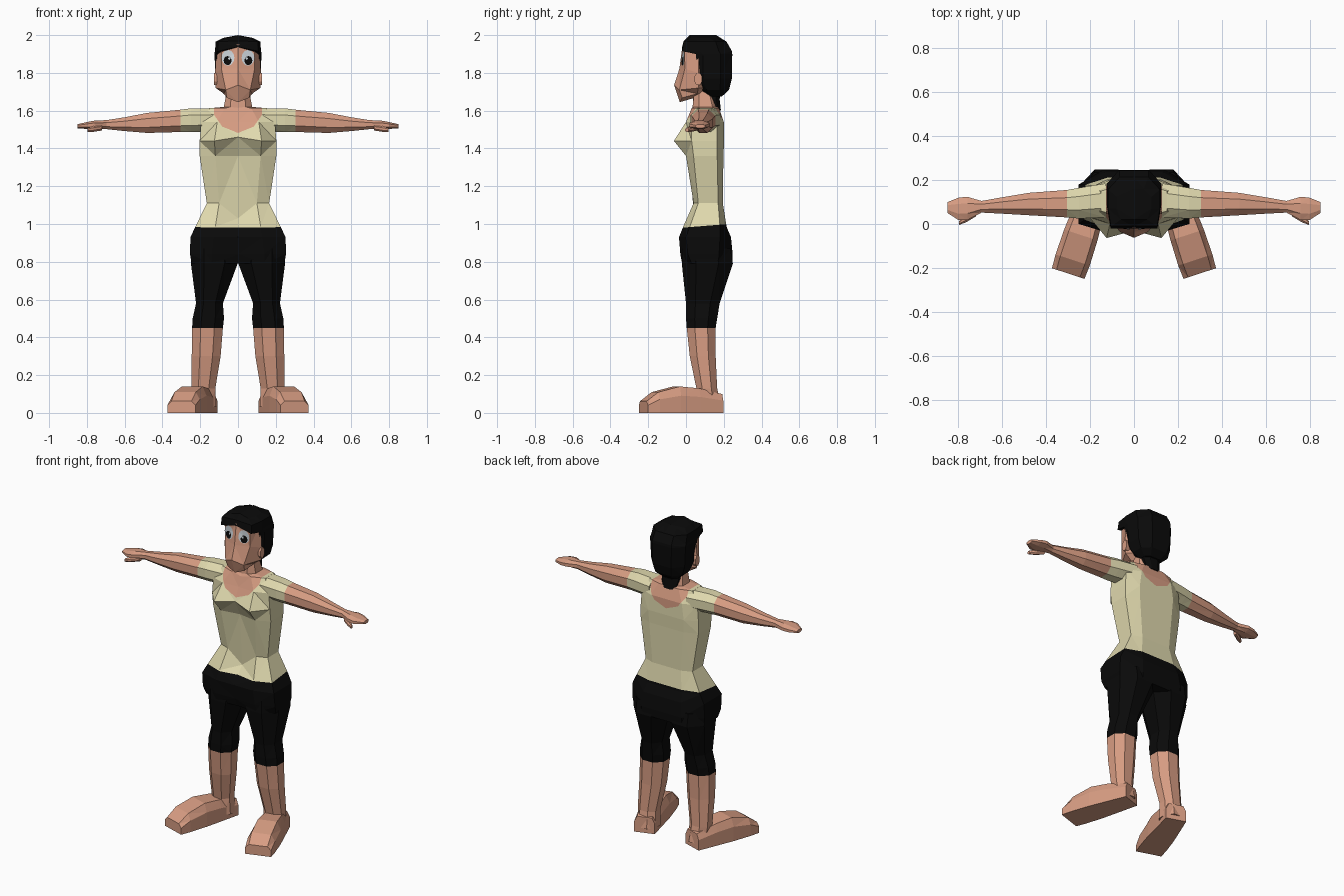
import bpy, bmesh, math
from mathutils import Vector
from mathutils.bvhtree import BVHTree

if "Cube" in bpy.data.objects:
    bpy.data.objects.remove(bpy.data.objects["Cube"])


def mat(name, rgb):
    m = bpy.data.materials.new(name)
    m.diffuse_color = (*rgb, 1)
    m.use_nodes = True
    m.node_tree.nodes["Principled BSDF"].inputs["Base Color"].default_value = m.diffuse_color
    return m


SKIN = mat("skin", (0.68, 0.335, 0.225))
SHIRT = mat("pale_yellow_cloth", (0.74, 0.69, 0.42))
BLACK = mat("black", (0.003, 0.003, 0.003))
WHITE = mat("eye_white", (0.62, 0.68, 0.72))


def octagon(a0, a1, b0, b1, c=0.28):
    """Rectangle with cut corners, as eight (a, b) points."""
    da, db = (a1 - a0) * c, (b1 - b0) * c
    return [(a0 + da, b0), (a1 - da, b0), (a1, b0 + db), (a1, b1 - db),
            (a1 - da, b1), (a0 + da, b1), (a0, b1 - db), (a0, b0 + db)]


def mirrored(half):
    """Close a half outline that starts and ends on x = 0."""
    return half + [(-x, y, z) for x, y, z in half[-2:0:-1]]


def loft(rings):
    bm = bmesh.new()
    vs = [[bm.verts.new(p) for p in r] for r in rings]
    n = len(vs[0])
    for a, b in zip(vs, vs[1:]):
        for i in range(n):
            j = (i + 1) % n
            bm.faces.new((a[i], a[j], b[j], b[i]))
    bm.faces.new(vs[0])
    bm.faces.new(vs[-1])
    bmesh.ops.triangulate(bm, faces=bm.faces[:])
    bmesh.ops.recalc_face_normals(bm, faces=bm.faces[:])
    return bm


def cut(bm, co, no):
    bmesh.ops.bisect_plane(bm, geom=bm.verts[:] + bm.edges[:] + bm.faces[:],
                           plane_co=co, plane_no=no, dist=1e-5)


def finish(name, bm, mats, rule=None, mirror=False):
    if rule:
        for f in bm.faces:
            f.material_index = rule(f.calc_center_median())
    me = bpy.data.meshes.new(name)
    bm.to_mesh(me)
    bm.free()
    for m in mats:
        me.materials.append(m)
    ob = bpy.data.objects.new(name, me)
    bpy.context.collection.objects.link(ob)
    if mirror:
        ob.modifiers.new("mirror", 'MIRROR')
    return ob


# Torso, from hips to neck: z, z front centre, half width, mid x,
# y front centre, y front, y side front, y side back, y back
torso = [
    (0.79, 0.79, .245, .14, -.01, -.02, .03, .17, .245),
    (0.84, 0.84, .254, .14, -.025, -.03, .01, .175, .247),
    (0.93, 0.93, .252, .13, -.037, -.037, .0, .18, .238),
    (0.985, 0.97, .226, .12, -.01, -.015, .02, .18, .215),
    (1.11, 1.03, .165, .10, .042, .04, .065, .17, .195),
    (1.36, 1.36, .203, .12, .02, .0, .04, .165, .198),
    (1.44, 1.46, .203, .125, -.03, -.064, .03, .165, .202),
    (1.54, 1.54, .195, .11, .005, .0, .03, .165, .20),
    (1.613, 1.60, .15, .07, .025, .03, .06, .15, .175),
    (1.62, 1.615, .075, .04, .035, .035, .07, .14, .165),
    (1.71, 1.69, .058, .035, .04, .045, .07, .12, .145)]
bm = loft([mirrored([(0, yc, zc), (m, yf, z), (w, s0, z), (w, s1, z), (m, yb, z), (0, yb, z)])
           for z, zc, w, m, yc, yf, s0, s1, yb in torso])
# Neckline and shirt hem are cut as edges
neck = []
for deg in (-180, -145, -112, -68, -35, 0):
    d = Vector((math.cos(math.radians(deg)), 0, math.sin(math.radians(deg))))
    neck.append((Vector((0, 0, 1.62)) + d * 0.128, d))
hem = (Vector((0, 0.1, 0.99)), Vector((0, -0.08, 1)))
for co, no in neck + [hem]:
    cut(bm, co, no)


def body_rule(c):
    if (c - hem[0]).dot(hem[1]) < 0:
        return 2
    return 0 if all((c - co).dot(no) < 0 for co, no in neck) else 1


finish("torso", bm, [SKIN, SHIRT, BLACK], body_rule)

# Arms with hands: x, z low, z high, y front, y back
arm = [(.13, 1.49, 1.613, .03, .185), (.25, 1.487, 1.612, .025, .165),
       (.305, 1.487, 1.605, .03, .155), (.48, 1.482, 1.588, .04, .142),
       (.60, 1.492, 1.565, .047, .122), (.695, 1.502, 1.55, .052, .105),
       (.76, 1.503, 1.547, .018, .124), (.80, 1.503, 1.54, .018, .12),
       (.85, 1.507, 1.528, .05, .10)]


def x_rings(rows):
    return [[(x, y, z) for y, z in octagon(y0, y1, z0, z1)] for x, z0, z1, y0, y1 in rows]


finish("arm", loft(x_rings(arm)), [SKIN, SHIRT], lambda c: int(c.x < .305), True)
thumb = [(.72, 1.495, 1.525, .035, .065), (.765, 1.488, 1.518, .008, .04),
         (.797, 1.488, 1.508, -.004, .014)]
finish("thumb", loft(x_rings(thumb)), [SKIN], None, True)

# Legs: z, x inner, x outer, y front, y back
leg = [(.87, .0, .25, -.02, .235), (.79, .002, .249, -.022, .248),
       (.58, .08, .222, .0, .178), (.50, .074, .24, .0, .165),
       (.45, .08, .243, .004, .157), (.30, .092, .245, .02, .157),
       (.13, .12, .245, .055, .165), (.03, .115, .235, .05, .185)]
finish("leg", loft([[(x, y, z) for x, y in octagon(x0, x1, y0, y1)]
                    for z, x0, x1, y0, y1 in leg]),
       [SKIN, BLACK], lambda c: int(c.z > .45), True)

# Feet turned outward: distance from heel, half width, height
foot = [(0, .062, .10), (.13, .072, .13), (.24, .08, .14), (.36, .082, .11), (.425, .078, .062)]
heel, along, side = Vector((.168, .178, 0)), Vector((.31, -.95, 0)), Vector((.95, .31, 0))
finish("foot", loft([[heel + along * t + side * (w * a) + Vector((0, 0, h * b))
                      for a, b in ((-1, 0), (1, 0), (1, .65), (.72, 1), (-.72, 1), (-1, .65))]
                     for t, w, h in foot]), [SKIN], None, True)

# Head: half outlines from the face centre to the back
head = [
    [(0, -.033, 1.645), (.06, -.02, 1.668), (.075, .06, 1.69), (0, .12, 1.69)],
    [(0, -.063, 1.735), (.065, -.035, 1.71), (.118, .065, 1.72), (0, .15, 1.72)],
    [(0, -.035, 1.822), (.088, -.006, 1.822), (.122, .065, 1.80), (0, .15, 1.80)],
    [(0, -.018, 1.95), (.088, -.008, 1.95), (.112, .065, 1.95), (0, .15, 1.95)]]
bm = loft([mirrored(r) for r in head])
face = BVHTree.FromBMesh(bm)
finish("head", bm, [SKIN])


# Eyes: thin discs laid on the face
def eye_disc(name, x, z, rx, rz, lift, material):
    bm = bmesh.new()

    def vert(px, pz):
        hit = face.ray_cast(Vector((px, -1, pz)), Vector((0, 1, 0)))[0]
        return bm.verts.new((px, (hit.y if hit else 0) - lift, pz))

    mid = vert(x, z)
    rim = [vert(x + rx * math.cos(i * math.pi / 6), z + rz * math.sin(i * math.pi / 6))
           for i in range(12)]
    for i in range(12):
        bm.faces.new((mid, rim[i], rim[(i + 1) % 12]))
    finish(name, bm, [material], None, True)


eye_disc("eye_white", .053, 1.88, .034, .042, .003, WHITE)
eye_disc("pupil", .055, 1.865, .021, .024, .005, BLACK)
eye_disc("eye_glint", .046, 1.876, .006, .007, .007, WHITE)

# Ears
finish("ear", loft([[(x, y, z) for y, z in octagon(.045, .085, 1.735, 1.80)]
                    for x in (.10, .127)]), [SKIN], None, True)

# Hair: z, z front centre, half width, front half width, y front, y side front, y back
hair = [(1.675, 1.675, .06, .04, .11, .13, .19), (1.71, 1.71, .10, .06, .08, .11, .228),
        (1.77, 1.77, .118, .10, .065, .09, .243), (1.90, 1.90, .125, .118, .052, .09, .245),
        (1.915, 1.938, .122, .107, -.02, .07, .243), (1.965, 1.97, .118, .105, -.012, .07, .215),
        (1.985, 2.0, .08, .06, .02, .07, .16)]
finish("hair", loft([mirrored([(0, yf, zc), (wf, yf, z), (w, s, z), (w, .6 * yb + .4 * s, z),
                               (.55 * w, yb, z), (0, yb, zc if z > 1.98 else z)])
                     for z, zc, w, wf, yf, s, yb in hair]), [BLACK])

# Hair tail down the neck
tail = [(1.72, .06, .10, .19), (1.66, .058, .11, .178), (1.60, .045, .14, .185)]
finish("hair_tail", loft([[(x, y, z) for x, y in octagon(-w, w, y0, y1)]
                          for z, w, y0, y1 in tail]), [BLACK])
